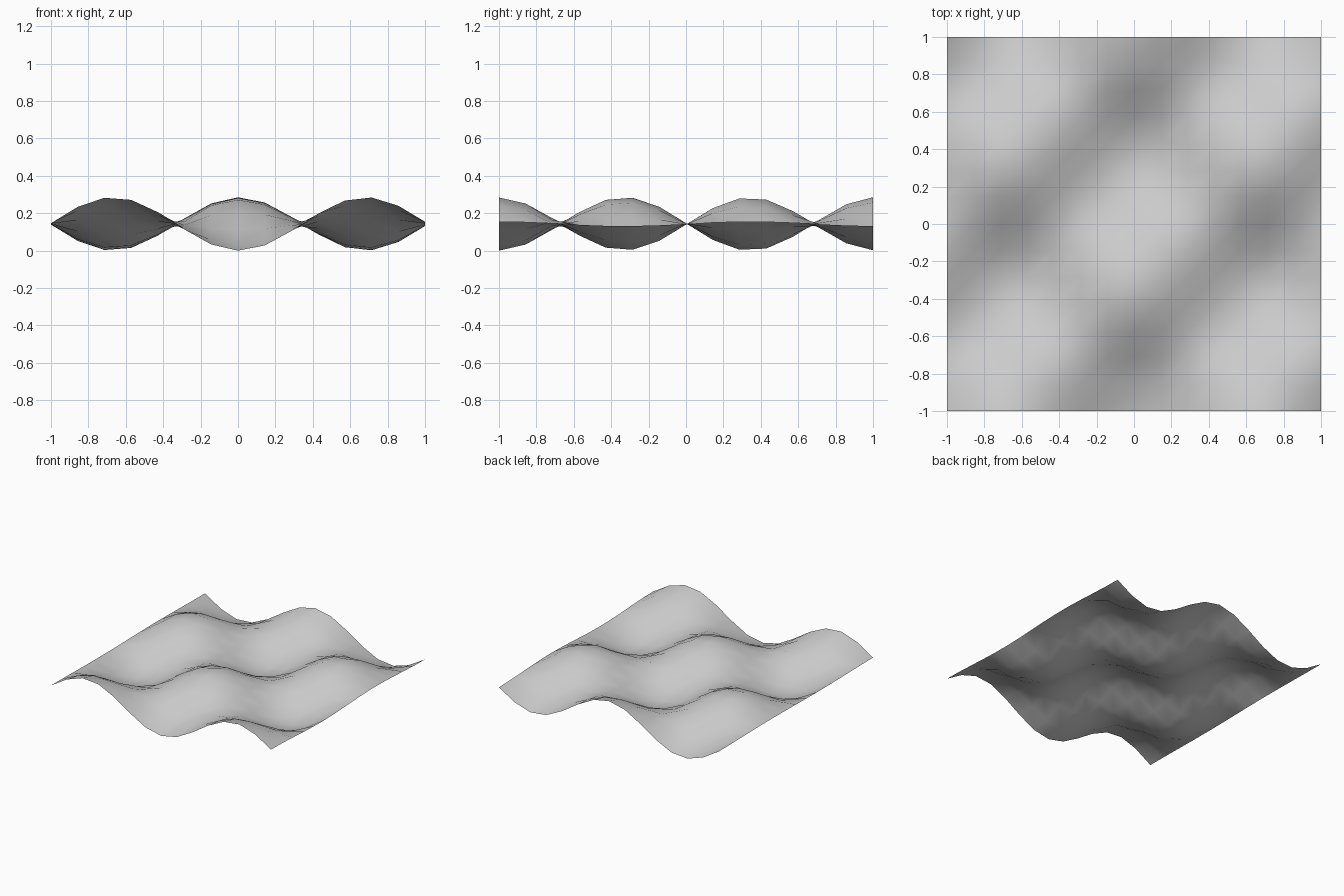
import bpy
import bmesh
import math

cube = bpy.data.objects.get("Cube")
if cube:
    bpy.data.objects.remove(cube, do_unlink=True)

SEGMENTS = 14      # cells along each side
HEIGHT = 0.143     # wave amplitude
WAVE = 4.66        # angular frequency of the ripples
SHIFT = 0.006      # small phase offset


def wave_height(x, y):
    """Product of two crossing waves, resting on the ground plane."""
    return HEIGHT * (1 - math.cos(WAVE * (x - SHIFT)) * math.sin(WAVE * (y - SHIFT)))


# Plain grey material
grey = bpy.data.materials.new("light_grey")
grey.use_nodes = True
colour = (0.6, 0.6, 0.6, 1)
grey.diffuse_color = colour
shader = next(n for n in grey.node_tree.nodes if n.type == "BSDF_PRINCIPLED")
shader.inputs["Base Color"].default_value = colour

# Square grid displaced into rolling waves
bm = bmesh.new()
bmesh.ops.create_grid(bm, x_segments=SEGMENTS, y_segments=SEGMENTS, size=1)

# Split every cell along the same diagonal
for face in list(bm.faces):
    low = min(face.verts, key=lambda v: v.co.x + v.co.y)
    high = max(face.verts, key=lambda v: v.co.x + v.co.y)
    bmesh.utils.face_split(face, low, high)

for v in bm.verts:
    v.co.z = wave_height(v.co.x, v.co.y)
lowest = min(v.co.z for v in bm.verts)
for v in bm.verts:
    v.co.z -= lowest
for face in bm.faces:
    face.smooth = True

mesh = bpy.data.meshes.new("wavy_sheet")
bm.to_mesh(mesh)
bm.free()
mesh.materials.append(grey)
sheet = bpy.data.objects.new("wavy_sheet", mesh)
bpy.context.collection.objects.link(sheet)
